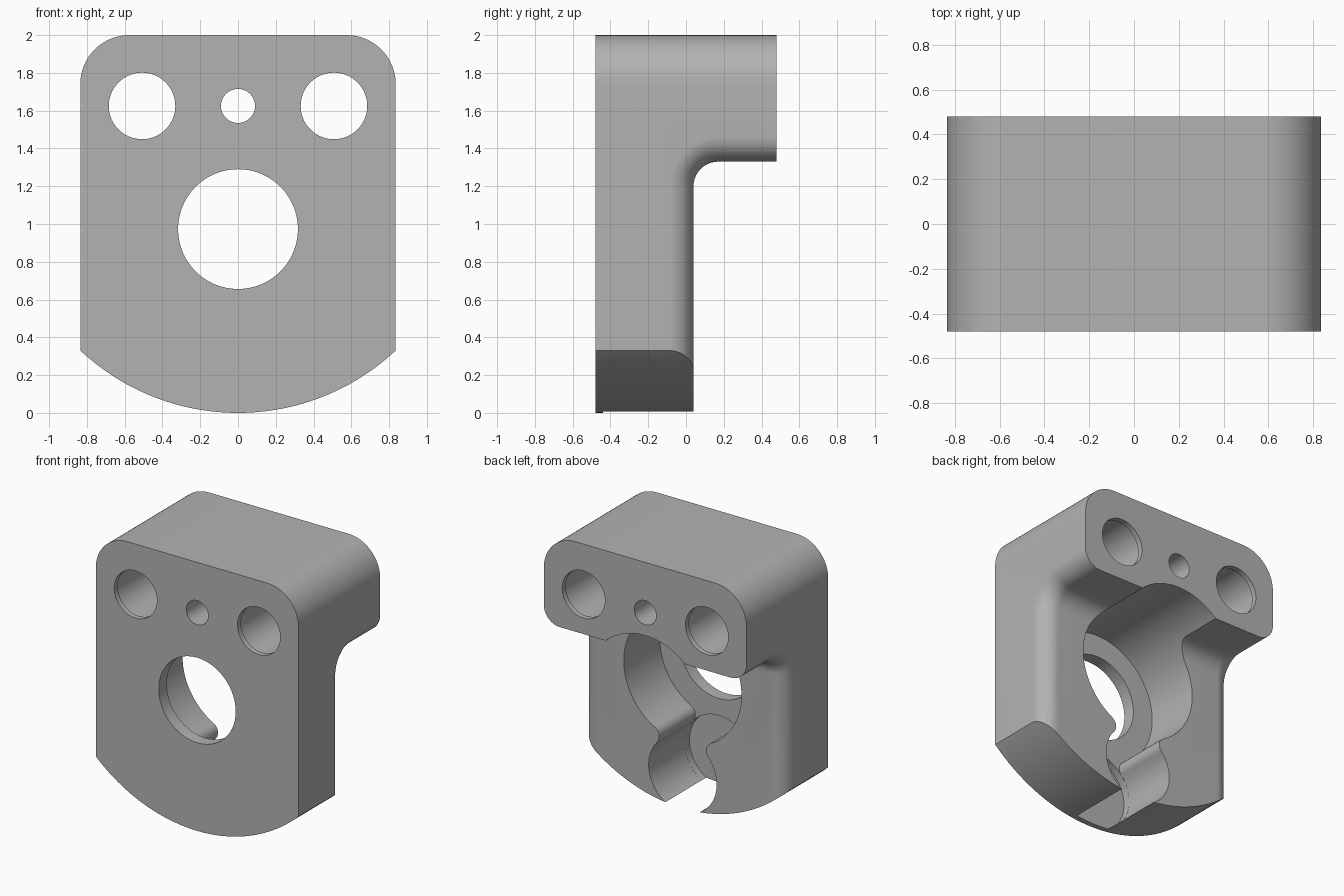
import bpy, bmesh
from math import pi, cos, sin, atan2, asin, radians, hypot

if "Cube" in bpy.data.objects:
    bpy.data.objects.remove(bpy.data.objects["Cube"])

gray = bpy.data.materials.new("plain gray")
gray.use_nodes = True
gray.diffuse_color = (0.45, 0.45, 0.45, 1)
gray.node_tree.nodes["Principled BSDF"].inputs["Base Color"].default_value = (0.45, 0.45, 0.45, 1)

HALF, FRONT, BACK = 0.835, -0.48, 0.48


def arc(cx, cz, r, a0, a1, n):
    return [(cx + r * cos(a0 + (a1 - a0) * i / n), cz + r * sin(a0 + (a1 - a0) * i / n))
            for i in range(n + 1)]


def finish(name, bm):
    bmesh.ops.remove_doubles(bm, verts=bm.verts, dist=1e-5)
    bmesh.ops.recalc_face_normals(bm, faces=bm.faces)
    mesh = bpy.data.meshes.new(name)
    bm.to_mesh(mesh)
    bm.free()
    mesh.materials.append(gray)
    ob = bpy.data.objects.new(name, mesh)
    bpy.context.collection.objects.link(ob)
    return ob


def prism(name, outline, y0, y1):
    """Extrude an x-z outline along y."""
    bm = bmesh.new()
    face = bm.faces.new([bm.verts.new((x, y0, z)) for x, z in outline])
    top = bmesh.ops.extrude_face_region(bm, geom=[face])["geom"]
    bmesh.ops.translate(bm, verts=[v for v in top if isinstance(v, bmesh.types.BMVert)],
                        vec=(0, y1 - y0, 0))
    return finish(name, bm)


def cylinder(name, x, z, r, y0, y1):
    return prism(name, arc(x, z, r, 0, 2 * pi, 96)[:-1], y0, y1)


def cut(target, cutter):
    cutter.hide_render = True
    mod = target.modifiers.new("cut", "BOOLEAN")
    mod.operation, mod.solver, mod.object = "DIFFERENCE", "EXACT", cutter
    bpy.context.view_layer.objects.active = target
    bpy.ops.object.modifier_apply(modifier=mod.name)
    bpy.data.objects.remove(cutter)


# Block: rounded top corners and a wide arc at the bottom
R, C = 1.22, 0.26
swing = asin(HALF / R)
outline = arc(0, R, R, -pi / 2 - swing, -pi / 2 + swing, 48)
outline += arc(HALF - C, 2 - C, C, 0, pi / 2, 20)
outline += arc(C - HALF, 2 - C, C, pi / 2, pi, 20)
body = prism("bracket_body", outline, FRONT, BACK)


# Step behind the block, with a rounded inner corner and rounded side edges
def step_cutter(wall=0.04, ledge=1.33, r=0.13, low=-0.2, far=0.7, n=14):
    side = [(HALF - r + r * sin(a), r - r * cos(a))
            for a in [pi / 2 * i / n for i in range(n + 1)]] + [(1, r)]
    section = [(-x, o) for x, o in reversed(side)] + side
    bm = bmesh.new()
    loops = []
    for i in range(-1, n + 2):
        a = pi - pi / 2 * min(max(i, 0), n) / n
        loop = []
        for x, o in section:
            y = wall + r + (r + o) * cos(a)
            z = ledge - r + (r + o) * sin(a)
            z = low if i < 0 else z
            y = far if i > n else y
            loop.append(bm.verts.new((x, y, z)))
        loop += [bm.verts.new((x, far, low)) for x in (1, -1)]
        loops.append(loop)
    for a, b in zip(loops, loops[1:]):
        for j in range(len(a) - 2):
            bm.faces.new((a[j], a[j + 1], b[j + 1], b[j]))
        bm.faces.new((a[-3], a[-2], b[-3]))
        bm.faces.new((a[0], b[0], a[-1]))
    bm.faces.new(loops[0])
    bm.faces.new(loops[-1])
    return finish("step_cutter", bm)


cut(body, step_cutter())

# Keyhole pocket: large bore joined to a small round slot by filleted necks
ZB, RB, ZL, RL, F = 0.97, 0.485, 0.25, 0.28, 0.07
gap = ZB - ZL
drop = (gap ** 2 + (RB + F) ** 2 - (RL + F) ** 2) / (2 * gap)
h = ((RB + F) ** 2 - drop ** 2) ** 0.5
up, down = atan2(drop, h), atan2(gap - drop, h)
keyhole = arc(0, ZB, RB, -up, pi + up, 80)
keyhole += arc(-h, ZB - drop, F, up, -down, 14)[1:]
keyhole += arc(0, ZL, RL, pi - down, 2 * pi + down, 60)[1:]
keyhole += arc(h, ZB - drop, F, pi + down, pi - up, 14)[1:-1]
cut(body, prism("keyhole_cutter", keyhole, -0.385, 0.7))
cut(body, cylinder("slot_floor_cutter", 0, ZL, RL - 0.0005, -0.44, -0.3))

# Through holes
cut(body, cylinder("bore_hole", 0, 0.973, 0.317, -0.7, 0))
cut(body, cylinder("pin_hole", 0, 1.625, 0.09, -0.7, 0.7))
for s in (-1, 1):
    cut(body, cylinder("bolt_hole", s * 0.508, 1.625, 0.176, -0.7, 0.7))
    cut(body, cylinder("bolt_hole_relief", s * 0.508, 1.625, 0.186, -0.44, 0.44))

bpy.ops.object.select_all(action="DESELECT")
body.select_set(True)
bpy.context.view_layer.objects.active = body
bpy.ops.object.shade_smooth_by_angle(angle=radians(25))
